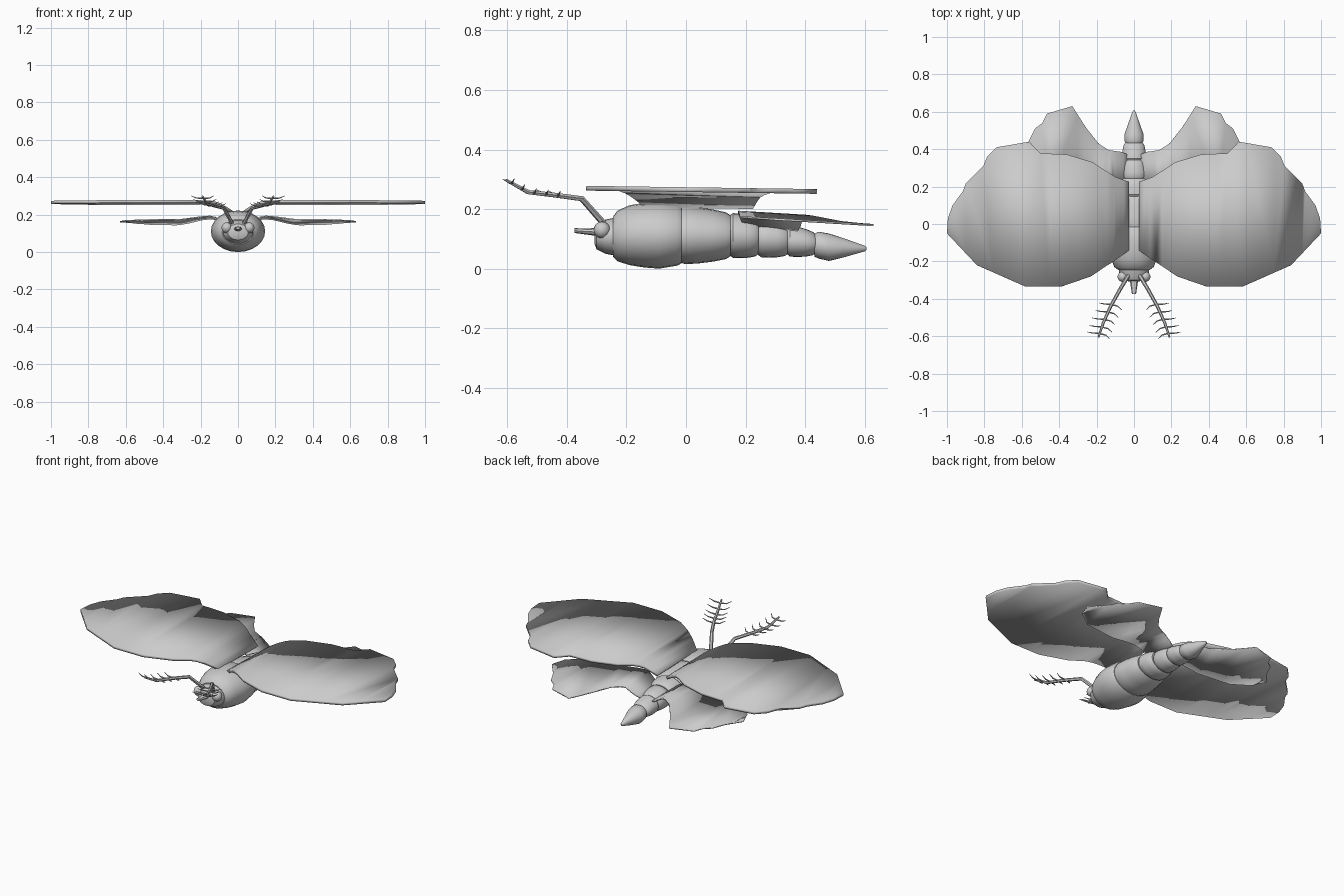
import bpy, bmesh, math
from mathutils import Vector

if "Cube" in bpy.data.objects:
    bpy.data.objects.remove(bpy.data.objects["Cube"])


def finish(name, bm, angle=35):
    bmesh.ops.recalc_face_normals(bm, faces=bm.faces)
    me = bpy.data.meshes.new(name)
    bm.to_mesh(me)
    bm.free()
    ob = bpy.data.objects.new(name, me)
    bpy.context.collection.objects.link(ob)
    bpy.context.view_layer.objects.active = ob
    for o in bpy.context.selected_objects:
        o.select_set(False)
    ob.select_set(True)
    bpy.ops.object.shade_smooth_by_angle(angle=math.radians(angle))
    return ob


def loft_y(name, stations, sides=24):
    """Elliptical loft along y; each station is (y, z bottom, z top, half width)."""
    bm = bmesh.new()
    rings = []
    for y, lo, hi, rx in stations:
        c, rz = (lo + hi) / 2, (hi - lo) / 2
        rings.append([bm.verts.new((rx * math.cos(2 * math.pi * i / sides), y,
                                    c + rz * math.sin(2 * math.pi * i / sides)))
                      for i in range(sides)])
    for a, b in zip(rings, rings[1:]):
        for i in range(sides):
            j = (i + 1) % sides
            bm.faces.new((a[i], a[j], b[j], b[i]))
    bm.faces.new(rings[0])
    bm.faces.new(rings[-1])
    return finish(name, bm)


def wing(name, outline, height, thick, side):
    """Flat outline sliced along x, lifted by a height function, then thickened."""
    bm = bmesh.new()
    bm.faces.new([bm.verts.new((x, y, 0)) for x, y in outline])
    for x in (0.06, 0.09, 0.12, 0.15, 0.2, 0.3, 0.45, 0.6, 0.75, 0.9):
        bmesh.ops.bisect_plane(bm, geom=bm.verts[:] + bm.edges[:] + bm.faces[:],
                               plane_co=(x, 0, 0), plane_no=(1, 0, 0))
    bmesh.ops.triangulate(bm, faces=bm.faces[:])
    for v in bm.verts:
        v.co.z = height(v.co.x, v.co.y)
        v.co.x *= side
    ob = finish(name, bm)
    m = ob.modifiers.new("thickness", 'SOLIDIFY')
    m.thickness = thick
    m.offset = 0
    return ob


def rod(bm, pts, radii, sides=6):
    """Tapered rod through points."""
    pts = [Vector(p) for p in pts]
    rings = []
    for k, p in enumerate(pts):
        d = (pts[min(k + 1, len(pts) - 1)] - pts[max(k - 1, 0)]).normalized()
        u = d.cross(Vector((0, 0, 1))).normalized()
        w = u.cross(d)
        rings.append([bm.verts.new(p + radii[k] * (u * math.cos(2 * math.pi * i / sides)
                                                   + w * math.sin(2 * math.pi * i / sides)))
                      for i in range(sides)])
    for a, b in zip(rings, rings[1:]):
        for i in range(sides):
            j = (i + 1) % sides
            bm.faces.new((a[i], a[j], b[j], b[i]))
    bm.faces.new(rings[0])
    bm.faces.new(rings[-1])


# Head and thorax
loft_y("head", [(-0.308, 0.085, 0.13, 0.025), (-0.3, 0.065, 0.15, 0.055),
                (-0.27, 0.05, 0.165, 0.078), (-0.22, 0.04, 0.175, 0.085)])
loft_y("thorax", [(-0.245, 0.04, 0.175, 0.085), (-0.23, 0.025, 0.195, 0.105),
                  (-0.19, 0.012, 0.213, 0.122), (-0.14, 0.004, 0.221, 0.138),
                  (-0.09, 0.0, 0.222, 0.145), (-0.03, 0.01, 0.217, 0.138),
                  (-0.015, 0.018, 0.208, 0.128)])

# Abdomen: one bulging ring per segment
segments = [(-0.02, 0.15, (0.013, 0.212, 0.132), (0.034, 0.187, 0.108)),
            (0.148, 0.243, (0.036, 0.188, 0.1), (0.042, 0.172, 0.085)),
            (0.242, 0.342, (0.038, 0.168, 0.075), (0.043, 0.15, 0.062)),
            (0.34, 0.437, (0.04, 0.148, 0.065), (0.046, 0.12, 0.052))]
for n, (y0, y1, a, b) in enumerate(segments):
    st = []
    for t, g in ((0, 0.008), (0.1, 0), (0.35, -0.003), (0.65, -0.003), (0.9, 0), (1, 0.008)):
        lo, hi, rx = (p + (q - p) * t for p, q in zip(a, b))
        st.append((y0 + (y1 - y0) * t, lo + g, hi - g, rx - g))
    loft_y(f"abdomen_segment_{n + 1}", st)
loft_y("tail", [(0.432, 0.04, 0.118, 0.045), (0.445, 0.034, 0.124, 0.052),
                (0.48, 0.026, 0.118, 0.051), (0.53, 0.038, 0.102, 0.033),
                (0.6, 0.058, 0.077, 0.009), (0.606, 0.063, 0.072, 0.004)])

# Snout
loft_y("snout", [(-0.375, 0.12, 0.136, 0.011), (-0.33, 0.114, 0.135, 0.018),
                 (-0.285, 0.108, 0.138, 0.024)], 8)

fore = [(0.03, -0.14), (0.07, -0.17), (0.12, -0.205), (0.23, -0.28), (0.39, -0.335),
        (0.58, -0.335), (0.84, -0.22), (1.0, -0.05), (0.995, 0.03), (0.97, 0.1),
        (0.915, 0.175), (0.9, 0.215), (0.805, 0.31), (0.785, 0.36), (0.735, 0.41),
        (0.56, 0.44), (0.5, 0.378), (0.36, 0.372), (0.22, 0.33), (0.1, 0.25), (0.03, 0.225)]
hind = [(0.03, 0.2), (0.12, 0.175), (0.3, 0.18), (0.5, 0.205), (0.6, 0.28), (0.63, 0.36),
        (0.565, 0.44), (0.53, 0.51), (0.49, 0.54), (0.465, 0.59), (0.33, 0.63),
        (0.26, 0.52), (0.19, 0.43), (0.135, 0.395), (0.07, 0.385), (0.03, 0.37)]


def fore_z(x, y):
    return 0.27 - 0.014 * (y + 0.33) - 0.055 * max(0, (0.15 - x) / 0.12) ** 1.5


def hind_z(x, y):
    arch = 0.018 * math.exp(-((x - 0.16) / 0.08) ** 2)
    return 0.172 - 0.06 * (y - 0.2) + arch - 0.04 * max(0, (0.12 - x) / 0.09)


# Paired parts: wings, eyes, feathered antennae
stem = [(0.03, -0.275, 0.15), (0.075, -0.35, 0.235), (0.125, -0.44, 0.247),
        (0.165, -0.53, 0.257), (0.19, -0.605, 0.298)]
for label, s in (("right", 1), ("left", -1)):
    wing(f"{label}_forewing", fore, fore_z, 0.016, s)
    wing(f"{label}_hindwing", hind, hind_z, 0.007, s)

    bm = bmesh.new()
    bmesh.ops.create_uvsphere(bm, u_segments=16, v_segments=10, radius=0.028)
    bmesh.ops.translate(bm, verts=bm.verts, vec=(s * 0.06, -0.282, 0.13))
    finish(f"{label}_eye", bm)

    bm = bmesh.new()
    rod(bm, [(s * x, y, z) for x, y, z in stem], (0.011, 0.01, 0.009, 0.008, 0.005))
    for y in (-0.43, -0.47, -0.51, -0.55, -0.585):
        k = next(i for i in range(4) if stem[i][1] >= y >= stem[i + 1][1])
        t = (y - stem[k][1]) / (stem[k + 1][1] - stem[k][1])
        x, y, z = Vector(stem[k]).lerp(Vector(stem[k + 1]), t)
        for dx, dy in ((0.068, 0.008), (-0.055, -0.03)):
            rod(bm, [(s * x, y, z), (s * (x + dx * 0.6), y + dy * 0.3, z + 0.002),
                     (s * (x + dx), y + dy, z + 0.014)], (0.005, 0.0035, 0.0012), 5)
    finish(f"{label}_antenna", bm)
